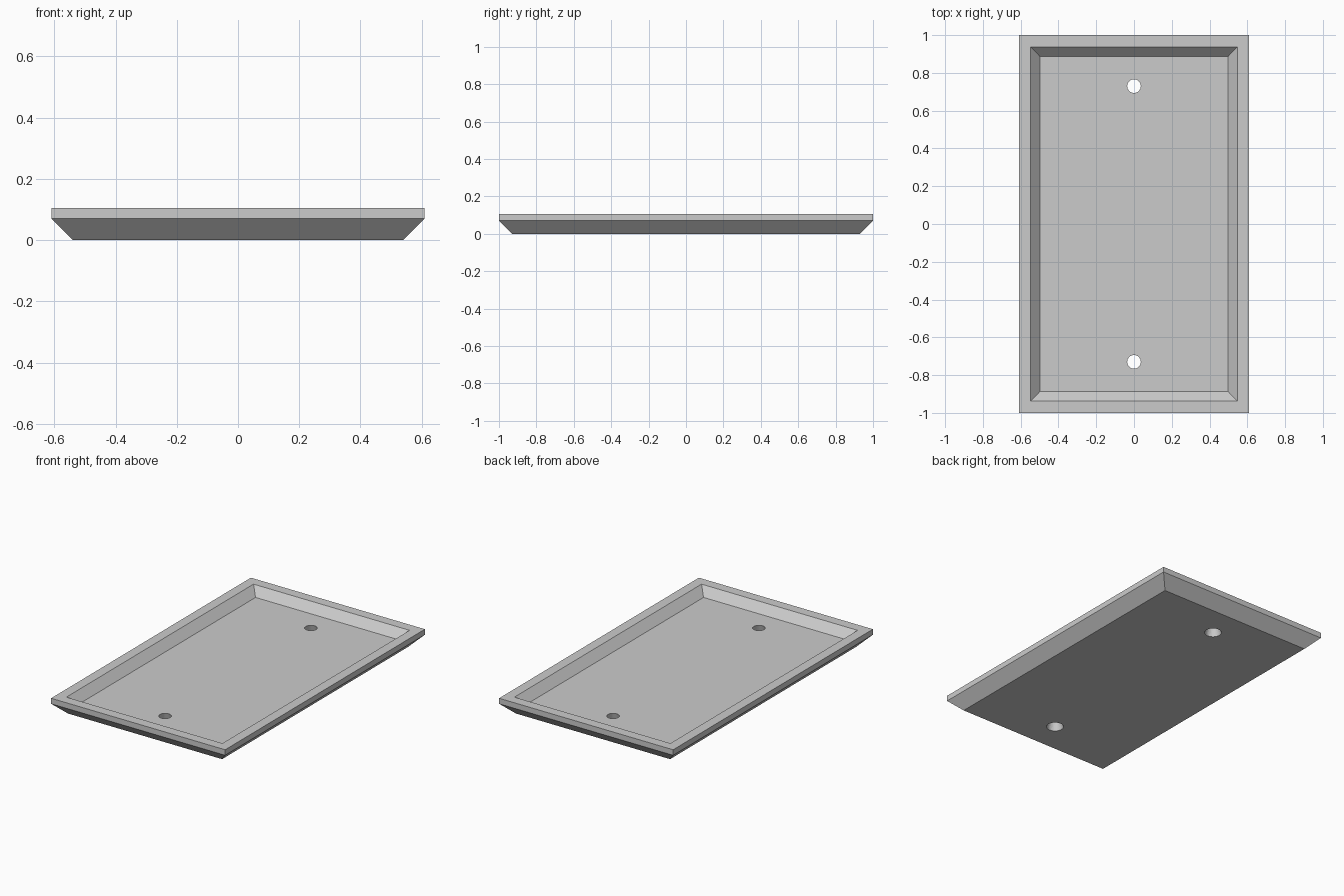
import bpy
import bmesh

cube = bpy.data.objects.get("Cube")
if cube:
    bpy.data.objects.remove(cube, do_unlink=True)

# Plain grey material
grey = bpy.data.materials.new("grey")
grey.use_nodes = True
grey.diffuse_color = (0.6, 0.6, 0.6, 1)
grey.node_tree.nodes["Principled BSDF"].inputs["Base Color"].default_value = (0.6, 0.6, 0.6, 1)


def make_object(name, bm):
    bmesh.ops.recalc_face_normals(bm, faces=bm.faces[:])
    mesh = bpy.data.meshes.new(name)
    bm.to_mesh(mesh)
    bm.free()
    mesh.materials.append(grey)
    obj = bpy.data.objects.new(name, mesh)
    bpy.context.collection.objects.link(obj)
    return obj


# Tray: rectangular rings (half width, half length, height) from base to inner floor
FLOOR = 0.053
sections = [(0.54, 0.93, 0), (0.61, 1.0, 0.07), (0.61, 1.0, 0.105),
            (0.547, 0.937, 0.105), (0.498, 0.887, FLOOR)]
bm = bmesh.new()
rings = [[bm.verts.new((sx * w, sy * l, z))
          for sx, sy in ((-1, -1), (1, -1), (1, 1), (-1, 1))]
         for w, l, z in sections]
for low, high in zip(rings, rings[1:]):
    for i in range(4):
        j = (i + 1) % 4
        bm.faces.new((low[i], low[j], high[j], high[i]))
bm.faces.new(rings[0][::-1])
bm.faces.new(rings[-1])
tray = make_object("tray", bm)

# Tapered screw holes, wider underneath
R_BOTTOM, R_TOP, MARGIN = 0.05, 0.036, 0.03
taper = (R_BOTTOM - R_TOP) / FLOOR
for name, y in (("front_hole_cutter", -0.73), ("back_hole_cutter", 0.73)):
    bm = bmesh.new()
    bmesh.ops.create_cone(bm, cap_ends=True, segments=32,
                          radius1=R_BOTTOM + taper * MARGIN,
                          radius2=R_TOP - taper * MARGIN,
                          depth=FLOOR + 2 * MARGIN)
    bmesh.ops.translate(bm, verts=bm.verts[:], vec=(0, y, FLOOR / 2))
    cutter = make_object(name, bm)
    cutter.hide_render = True
    cut = tray.modifiers.new(name, "BOOLEAN")
    cut.operation = "DIFFERENCE"
    cut.solver = "EXACT"
    cut.object = cutter

# Bake the holes into the tray and drop the cutters
bpy.context.view_layer.update()
graph = bpy.context.evaluated_depsgraph_get()
cut_mesh = bpy.data.meshes.new_from_object(tray.evaluated_get(graph))
cutters = [m.object for m in tray.modifiers]
tray.modifiers.clear()
tray.data = cut_mesh
for cutter in cutters:
    bpy.data.objects.remove(cutter, do_unlink=True)
